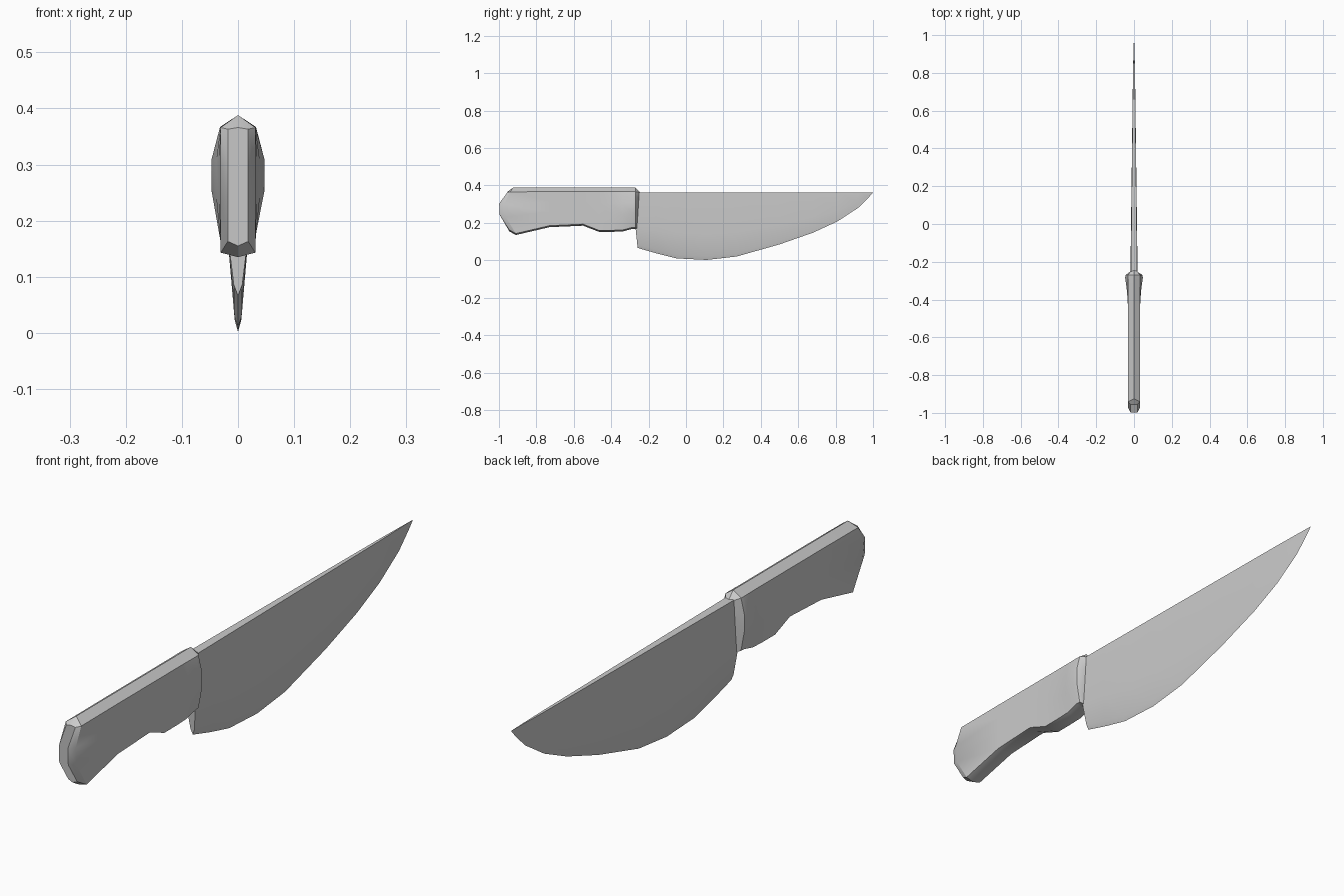
import bpy, bmesh, math

if "Cube" in bpy.data.objects:
    bpy.data.objects.remove(bpy.data.objects["Cube"])


def loft(name, rings, angle):
    """Skin a list of closed cross-sections and cap both ends."""
    bm = bmesh.new()
    loops = [[bm.verts.new(p) for p in ring] for ring in rings]
    n = len(loops[0])
    for a, b in zip(loops, loops[1:]):
        for i in range(n):
            j = (i + 1) % n
            bm.faces.new((a[i], a[j], b[j], b[i]))
    bm.faces.new(loops[0])
    bm.faces.new(loops[-1])
    bmesh.ops.remove_doubles(bm, verts=bm.verts, dist=0.0003)
    bmesh.ops.recalc_face_normals(bm, faces=bm.faces)
    mesh = bpy.data.meshes.new(name)
    bm.to_mesh(mesh)
    bm.free()
    obj = bpy.data.objects.new(name, mesh)
    bpy.context.collection.objects.link(obj)
    bpy.ops.object.select_all(action='DESELECT')
    obj.select_set(True)
    bpy.context.view_layer.objects.active = obj
    bpy.ops.object.shade_smooth_by_angle(angle=math.radians(angle))
    return obj


def mirrored(half):
    """Close a half section (top centre to bottom centre) across x = 0."""
    return half + [(-x, y, z) for x, y, z in half[-2:0:-1]]


def handle_ring(ridge, top, bottom, w, mid_w, bow):
    """Pointed back, bowed side wall, shallow V belly."""
    half = [(0, *ridge), (w, *top)]
    for t in (0.3, 0.6):
        y = top[0] + (bottom[0] - top[0]) * t - bow
        z = top[1] + (bottom[1] - top[1]) * t
        half.append((mid_w, y, z))
    half += [(w, *bottom), (0, bottom[0], bottom[1] - 0.008)]
    return mirrored(half)


# Handle: rounded butt, finger swell, flared bolster
rings = [
    handle_ring((-0.955, 0.366), (-0.955, 0.363), (-0.945, 0.163), 0.018, 0.018, 0.047),
    handle_ring((-0.925, 0.388), (-0.94, 0.366), (-0.91, 0.143), 0.031, 0.031, 0.042),
]
for y, low, w, mid_w in [(-0.73, 0.185, 0.031, 0.031), (-0.55, 0.193, 0.031, 0.031),
                         (-0.465, 0.160, 0.031, 0.031), (-0.40, 0.160, 0.031, 0.034),
                         (-0.34, 0.162, 0.031, 0.039), (-0.285, 0.176, 0.032, 0.047),
                         (-0.27, 0.176, 0.031, 0.045)]:
    rings.append(handle_ring((y, 0.388), (y, 0.367), (y, low), w, mid_w, 0))
rings.append(handle_ring((-0.245, 0.363), (-0.25, 0.362), (-0.262, 0.17), 0.017, 0.019, 0))
loft("handle", rings, 30)


# Blade: straight spine, curved belly, wedge section with a narrow edge bevel
spine = 0.363
belly = [(-0.258, 0.066), (-0.155, 0.036), (-0.05, 0.01), (0.11, 0.002), (0.27, 0.02),
         (0.5, 0.085), (0.68, 0.148), (0.81, 0.208), (0.92, 0.28), (0.975, 0.334), (1.0, 0.3625)]
rings = []
for i, (y, low) in enumerate(belly):
    h = spine - low
    f = (1 - y) / 1.258
    w = 0.003 * min(1, f * 8) + 0.016 * f
    heel = 0.018 if i == 0 else 0
    bevel = min(0.02, h * 0.3)
    rings.append(mirrored([
        (0, y - heel, spine), (w * 0.9, y - heel, spine),
        (w, y - heel * 0.7, low + h * 0.38),
        (w * 0.4, y - heel * 0.15, low + bevel), (0, y, low)]))
loft("blade", rings, 25)
